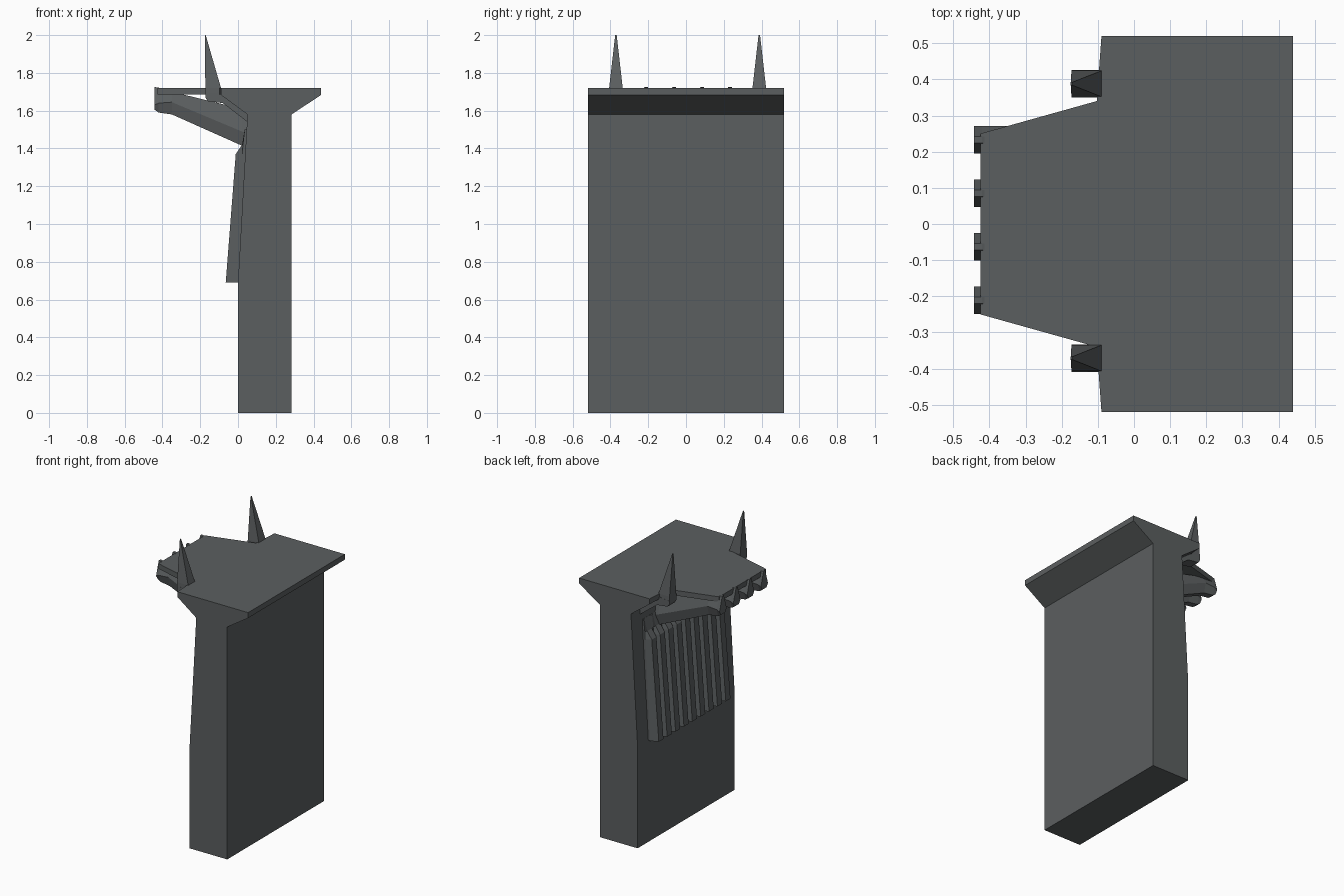
import bpy, bmesh

if "Cube" in bpy.data.objects:
    bpy.data.objects.remove(bpy.data.objects["Cube"])

stone = bpy.data.materials.new("dark grey stone")
stone.diffuse_color = (0.105, 0.114, 0.117, 1)
stone.use_nodes = True
stone.node_tree.nodes["Principled BSDF"].inputs["Base Color"].default_value = stone.diffuse_color


def loft(name, rings):
    """Skin a closed solid through rings that all have the same point count."""
    bm = bmesh.new()
    vs = [[bm.verts.new(p) for p in r] for r in rings]
    n = len(rings[0])
    for a, b in zip(vs, vs[1:]):
        for i in range(n):
            j = (i + 1) % n
            bm.faces.new((a[i], a[j], b[j], b[i]))
    bm.faces.new(vs[0])
    bm.faces.new(vs[-1])
    bmesh.ops.recalc_face_normals(bm, faces=bm.faces)
    me = bpy.data.meshes.new(name)
    bm.to_mesh(me)
    bm.free()
    me.materials.append(stone)
    ob = bpy.data.objects.new(name, me)
    bpy.context.collection.objects.link(ob)
    return ob


# Wall with battered face and flared cap, extruded along y
profile = [(0, 0), (0.283, 0), (0.283, 1.58), (0.44, 1.683), (0.44, 1.72),
           (-0.09, 1.72), (-0.09, 1.683), (0.05, 1.58), (0, 0.69)]
loft("wall", [[(x, y, z) for x, z in profile] for y in (-0.52, 0.52)])

# Projecting tapered platform
plan = [(0.0, -0.52), (-0.09, -0.52), (-0.103, -0.34), (-0.425, -0.25),
        (-0.425, 0.25), (-0.103, 0.34), (-0.09, 0.52), (0.0, 0.52)]
loft("platform", [[(x, y, z) for x, y in plan] for z in (1.685, 1.72)])

# Brackets under the platform: (x, top z, widest z, bottom z)
stations = [(-0.442, 1.725, 1.63, 1.605), (-0.42, 1.722, 1.64, 1.59),
            (-0.35, 1.70, 1.645, 1.58), (0.02, 1.61, 1.49, 1.415),
            (0.08, 1.59, 1.47, 1.41)]
for i, yc in enumerate((-0.211, -0.063, 0.085, 0.233)):
    rings = []
    for x, top, mid, bot in stations:
        sec = [(-0.009, top), (-0.038, mid), (-0.022, bot),
               (0.022, bot), (0.038, mid), (0.009, top)]
        rings.append([(x, yc + dy, z) for dy, z in sec])
    loft(f"bracket_{i + 1}", rings)

# Spikes, each with an arm running back into the wall
for side, yc in (("left", -0.371), ("right", 0.388)):
    def ring(x0, x1, h, z):
        return [(x0, yc - h, z), (x1, yc - h, z), (x1, yc + h, z), (x0, yc + h, z)]
    loft(f"spike_{side}", [ring(-0.16, -0.085, 0.038, 1.65),
                           ring(-0.173, -0.087, 0.038, 1.67),
                           ring(-0.173, -0.09, 0.036, 1.72),
                           ring(-0.175, -0.171, 0.004, 2.0)])
    arm = [(-0.16, 1.65), (-0.08, 1.64), (0.05, 1.54), (0.07, 1.54),
           (0.07, 1.59), (-0.09, 1.70), (-0.173, 1.69)]
    loft(f"spike_arm_{side}", [[(x, yc + d, z) for x, z in arm]
                               for d in (-0.038, 0.038)])

# Row of upright ribs on the battered face
count, pitch = 9, 0.09
for i in range(count):
    yc = (i - (count - 1) / 2) * pitch
    rings = []
    for back, base, front, z in ((0.03, 0, -0.065, 0.69), (0.06, 0.038, -0.012, 1.37),
                                 (0.06, 0.041, 0.022, 1.42), (0.06, 0.05, 0.045, 1.5)):
        rings.append([(back, yc - 0.045, z), (base - 0.015, yc - 0.045, z),
                      (front, yc - 0.025, z), (front, yc + 0.025, z),
                      (base - 0.015, yc + 0.045, z), (back, yc + 0.045, z)])
    loft(f"rib_{i + 1}", rings)
